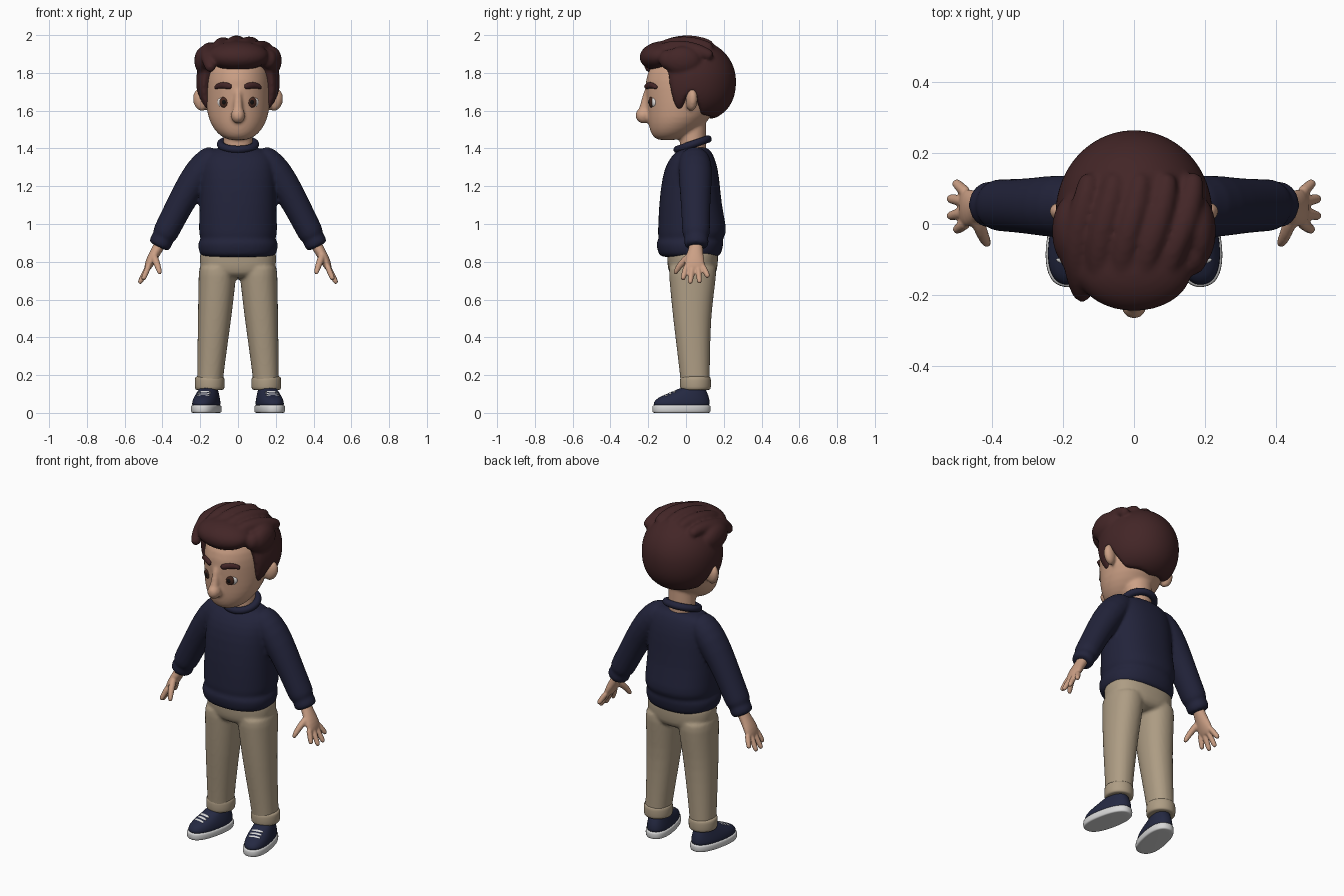
import bpy, bmesh, math
from mathutils import Vector, Matrix, Euler

if "Cube" in bpy.data.objects:
    bpy.data.objects.remove(bpy.data.objects["Cube"])


def material(name, r, g, b):
    m = bpy.data.materials.new(name)
    m.diffuse_color = (r, g, b, 1)
    m.use_nodes = True
    m.node_tree.nodes["Principled BSDF"].inputs["Base Color"].default_value = m.diffuse_color
    return m


SKIN = material("skin", .60, .35, .235)
HAIR = material("dark_brown_hair", .056, .019, .020)
NAVY = material("navy_knit", .016, .017, .043)
TAN = material("tan_cloth", .42, .335, .23)
SHOE = material("navy_canvas", .018, .022, .055)
SOLE = material("pale_rubber", .68, .68, .68)
WHITE = material("eye_white", .75, .72, .70)
IRIS = material("brown_iris", .06, .022, .014)
BLACK = material("pupil_black", .006, .005, .005)
X, Y = Vector((1, 0, 0)), Vector((0, 1, 0))


def sweep(bm, pts, ref=None, n=24, e=2.0):
    """Closed loft of superellipses; pts are (x, y, z, ru, rv). No ref = level rings."""
    c = [Vector(p[:3]) for p in pts]
    rings = []
    for i, p in enumerate(pts):
        u, v = X, Y
        if ref is not None:
            t = (c[min(i + 1, len(c) - 1)] - c[max(i - 1, 0)]).normalized()
            v = (ref - t * ref.dot(t)).normalized()
            u = v.cross(t)
        ring = []
        for k in range(n):
            a = 2 * math.pi * k / n
            ca, sa = math.cos(a), math.sin(a)
            ca = math.copysign(abs(ca) ** (2 / e), ca)
            sa = math.copysign(abs(sa) ** (2 / e), sa)
            ring.append(bm.verts.new(c[i] + u * ca * p[3] + v * sa * p[4]))
        rings.append(ring)
    for a, b in zip(rings, rings[1:]):
        for k in range(n):
            bm.faces.new((a[k], a[(k + 1) % n], b[(k + 1) % n], b[k]))
    bm.faces.new(rings[0])
    bm.faces.new(rings[-1])


def blob(bm, centre, radii, rot=(0, 0, 0)):
    m = Matrix.Translation(centre) @ Euler(rot).to_matrix().to_4x4() @ Matrix.Diagonal((*radii, 1))
    bmesh.ops.create_uvsphere(bm, u_segments=24, v_segments=16, radius=1, matrix=m)


def part(name, bm, mat, voxel=0, smooth=4, place=None):
    """Finish a part; a voxel size fuses its pieces into one smooth skin."""
    if place:
        bm.transform(place)
    bmesh.ops.recalc_face_normals(bm, faces=bm.faces)
    me = bpy.data.meshes.new(name)
    bm.to_mesh(me)
    bm.free()
    me.materials.append(mat)
    for f in me.polygons:
        f.use_smooth = True
    ob = bpy.data.objects.new(name, me)
    bpy.context.collection.objects.link(ob)
    ob.modifiers.new("round", 'SUBSURF').levels = 1
    if voxel:
        r = ob.modifiers.new("fuse", 'REMESH')
        r.mode, r.voxel_size, r.use_smooth_shade = 'VOXEL', voxel, True
        s = ob.modifiers.new("soften", 'SMOOTH')
        s.factor, s.iterations = .5, smooth
    return ob


# head with neck, nose and ears
bm = bmesh.new()
sweep(bm, [(0, cy, z, rx, ry) for z, cy, rx, ry in (
    (1.443, -.10, .035, .04), (1.455, -.092, .075, .075), (1.48, -.075, .11, .112),
    (1.53, -.05, .147, .15), (1.60, -.02, .167, .186), (1.68, 0, .173, .213),
    (1.76, .005, .173, .223), (1.84, .01, .16, .2), (1.90, .02, .12, .14), (1.93, .03, .06, .08))], n=32)
sweep(bm, [(0, .037, z, .078, .07) for z in (1.34, 1.36, 1.42, 1.5, 1.6, 1.62)])
blob(bm, (0, -.225, 1.575), (.038, .043, .043))
sweep(bm, [(0, -.195, 1.73, .012, .014), (0, -.208, 1.70, .018, .018), (0, -.217, 1.64, .022, .022),
           (0, -.228, 1.58, .03, .03), (0, -.228, 1.565, .02, .02)], ref=X)
for s in (-1, 1):
    blob(bm, (s * .198, .03, 1.657), (.042, .03, .06), (0, s * .2, s * .35))
part("head", bm, SKIN, .009)

# eyes and eyebrows
for s, side in ((-1, "right"), (1, "left")):
    for nm, mat, y, r in (("eye", WHITE, -.170, (.037, .02, .031)), ("iris", IRIS, -.184, (.026, .013, .029)),
                          ("pupil", BLACK, -.191, (.013, .009, .015))):
        bm = bmesh.new()
        blob(bm, (s * .074, y, 1.645), r, (0, 0, s * .25))
        part(side + "_" + nm, bm, mat)
    bm = bmesh.new()
    sweep(bm, [(s * x, y, z, h, .013) for x, y, z, h in (
        (.034, -.211, 1.725, .008), (.042, -.209, 1.727, .017), (.08, -.191, 1.738, .018),
        (.112, -.163, 1.728, .014), (.122, -.153, 1.72, .006))], ref=Y, n=16)
    part(side + "_eyebrow", bm, HAIR)

# hair: a cap whose lower edge follows the hairline, then wavy locks on top
EDGE = ((0, 1.86), (50, 1.85), (56, 1.80), (63, 1.585), (74, 1.595), (80, 1.66), (92, 1.70),
        (100, 1.63), (110, 1.565), (180, 1.545))


def hairline(a):
    for (a0, z0), (a1, z1) in zip(EDGE, EDGE[1:]):
        if a <= a1:
            return z0 + (z1 - z0) * (a - a0) / (a1 - a0)


bm = bmesh.new()
N, ROWS, CZ, RZ = 96, 14, 1.76, .222
top = bm.verts.new((0, .03, CZ + RZ))
low = bm.verts.new((0, .04, 1.66))
cols = []
for k in range(N):
    a = 360 * k / N
    end = math.acos((hairline(min(a, 360 - a)) - CZ) / RZ)
    ar, col = math.radians(a), []
    for j in range(1, ROWS + 1):
        cz = math.cos(end * j / ROWS)
        p = 2 if cz > 0 else 2.4
        rad = (1 - abs(cz) ** p) ** (1 / p)
        col.append(bm.verts.new((.222 * rad * math.sin(ar), .03 - .236 * rad * math.cos(ar), CZ + RZ * cz)))
    cols.append(col)
for k in range(N):
    a, b = cols[k], cols[(k + 1) % N]
    bm.faces.new((top, a[0], b[0]))
    bm.faces.new((low, b[-1], a[-1]))
    for j in range(ROWS - 1):
        bm.faces.new((a[j], a[j + 1], b[j + 1], b[j]))
blob(bm, (0, -.13, 1.89), (.165, .118, .078), (.12, 0, 0))
for s in (-1, 1):
    blob(bm, (s * .182, -.02, 1.865), (.05, .10, .075))
    blob(bm, (s * .165, -.085, 1.87), (.045, .06, .055))
for x0 in (-.155, -.085, -.01, .065, .14):
    pts = []
    for i in range(10):
        y = -.215 + .04 * i
        x = x0 * (1 - max(0, -y) * 1.2) + .03 * math.sin(y * 10)
        z = 1.76 + .2 * math.sqrt(max(.06, 1 - (x / .26) ** 2 - ((y - .02) / .29) ** 2))
        r = .042 * math.sin(math.pi * (i + 1.5) / 12) ** .5
        pts.append((x, y, z, r, r))
    sweep(bm, pts, ref=X, n=16)
part("hair", bm, HAIR, .0095, 4)

# sweater: torso with hem, sleeves with cuffs
bm = bmesh.new()
sweep(bm, [(0, cy, z, rx, ry) for z, cy, rx, ry in (
    (.822, .02, .18, .145), (.835, .02, .202, .165), (.88, .02, .213, .176), (.905, .022, .21, .178),
    (.922, .025, .196, .168), (.94, .03, .206, .18), (.98, .034, .208, .182), (1.10, .022, .203, .166),
    (1.25, .025, .2, .152), (1.33, .03, .195, .13), (1.38, .04, .17, .098), (1.41, .05, .11, .063))], n=32, e=2.3)
for s in (-1, 1):
    sweep(bm, [(s * x, y, z, r, r * 1.08) for x, y, z, r in (
        (.10, .045, 1.365, .06), (.14, .045, 1.345, .078), (.205, .05, 1.275, .085), (.28, .05, 1.155, .075),
        (.34, .052, 1.04, .07), (.378, .053, .965, .069), (.39, .054, .942, .066), (.397, .054, .928, .055),
        (.405, .055, .912, .062), (.416, .055, .885, .059), (.42, .055, .877, .045))], ref=Y)
part("sweater", bm, NAVY, .0095, 3)

# ribbed neckline, tilted down at the front
bpy.ops.mesh.primitive_torus_add(major_segments=40, minor_segments=14, major_radius=.086, minor_radius=.02,
                                 location=(0, .035, 1.422), rotation=(.33, 0, 0))
collar = bpy.context.object
collar.name, collar.scale = "neckline", (1.06, 1, 1)
collar.data.materials.append(NAVY)
bpy.ops.object.shade_smooth()

# hands
for s, side in ((-1, "right"), (1, "left")):
    bm = bmesh.new()
    sweep(bm, [(s * x, y, z, u, v) for x, y, z, u, v in (
        (.405, .055, .91, .03, .034), (.42, .053, .88, .03, .036), (.443, .048, .84, .028, .044),
        (.465, .045, .80, .026, .055), (.48, .046, .765, .018, .052), (.483, .046, .758, .012, .045))], ref=Y)
    for y0, x1, y1, z1 in ((.005, .503, -.018, .705), (.034, .522, .022, .685),
                           (.062, .522, .072, .688), (.085, .505, .118, .718)):
        a, b = Vector((.47, y0, .785)), Vector((x1, y1, z1))
        sweep(bm, [(s * q.x, q.y, q.z, r, r) for q, r in (
            (a.lerp(b, t), r) for t, r in ((0, .017), (.4, .016), (.8, .015), (.95, .013), (1.02, .007)))], ref=Y, n=12)
    sweep(bm, [(s * x, y, z, r, r) for x, y, z, r in (
        (.45, .03, .84, .02), (.437, -.005, .81, .02), (.424, -.038, .775, .017),
        (.415, -.055, .745, .014), (.413, -.06, .733, .007))], ref=X, n=12)
    part(side + "_hand", bm, SKIN, .0055, 3)

# trousers
bm = bmesh.new()
sweep(bm, [(0, .035, z, rx, ry) for z, rx, ry in (
    (.71, .12, .09), (.735, .19, .125), (.78, .203, .134), (.85, .203, .136), (.87, .19, .13))], n=32, e=2.4)
for s in (-1, 1):
    sweep(bm, [(s * x, y, z, rx, ry) for x, y, z, rx, ry in (
        (.106, .035, .80, .1, .13), (.108, .035, .74, .101, .127), (.116, .033, .62, .095, .114),
        (.124, .032, .5, .089, .101), (.137, .04, .33, .078, .088), (.148, .048, .18, .069, .078),
        (.15, .05, .13, .068, .077), (.15, .05, .12, .06, .07))], e=2.2)
part("trousers", bm, TAN, .0095, 3)

# rolled trouser cuffs and shoes
for s, side in ((-1, "right"), (1, "left")):
    bm = bmesh.new()
    sweep(bm, [(s * .15, .05, z, .079 + d, .082 + d) for z, d in (
        (.122, -.02), (.121, -.003), (.135, .001), (.175, .001), (.19, -.002), (.195, -.015))])
    part(side + "_trouser_cuff", bm, TAN)
    place = Matrix.Translation((s * .168, -.024, 0)) @ Matrix.Rotation(s * .2, 4, 'Z')
    bm = bmesh.new()
    sweep(bm, [(0, 0, z, .074 + d, .157 + d) for z, d in (
        (0, -.012), (0, -.004), (.01, 0), (.032, 0), (.041, -.003), (.042, -.015))], n=32, e=2.4)
    part(side + "_shoe_sole", bm, SOLE, place=place)
    bm = bmesh.new()
    sweep(bm, [(0, cy, z, rx, ry) for z, cy, rx, ry in (
        (.03, 0, .066, .149), (.045, 0, .069, .152), (.07, .004, .066, .147), (.09, .02, .06, .125),
        (.108, .04, .054, .098), (.125, .055, .048, .075), (.135, .06, .04, .06))], n=32, e=2.3)
    part(side + "_shoe_upper", bm, SHOE, place=place)
    # lacing across the top of the foot
    bm = bmesh.new()
    for y, z in ((-.085, .091), (-.064, .1), (-.043, .109)):
        blob(bm, (0, y, z), (.036, .010, .007), (.45, 0, 0))
    part(side + "_shoe_laces", bm, SOLE, place=place)
